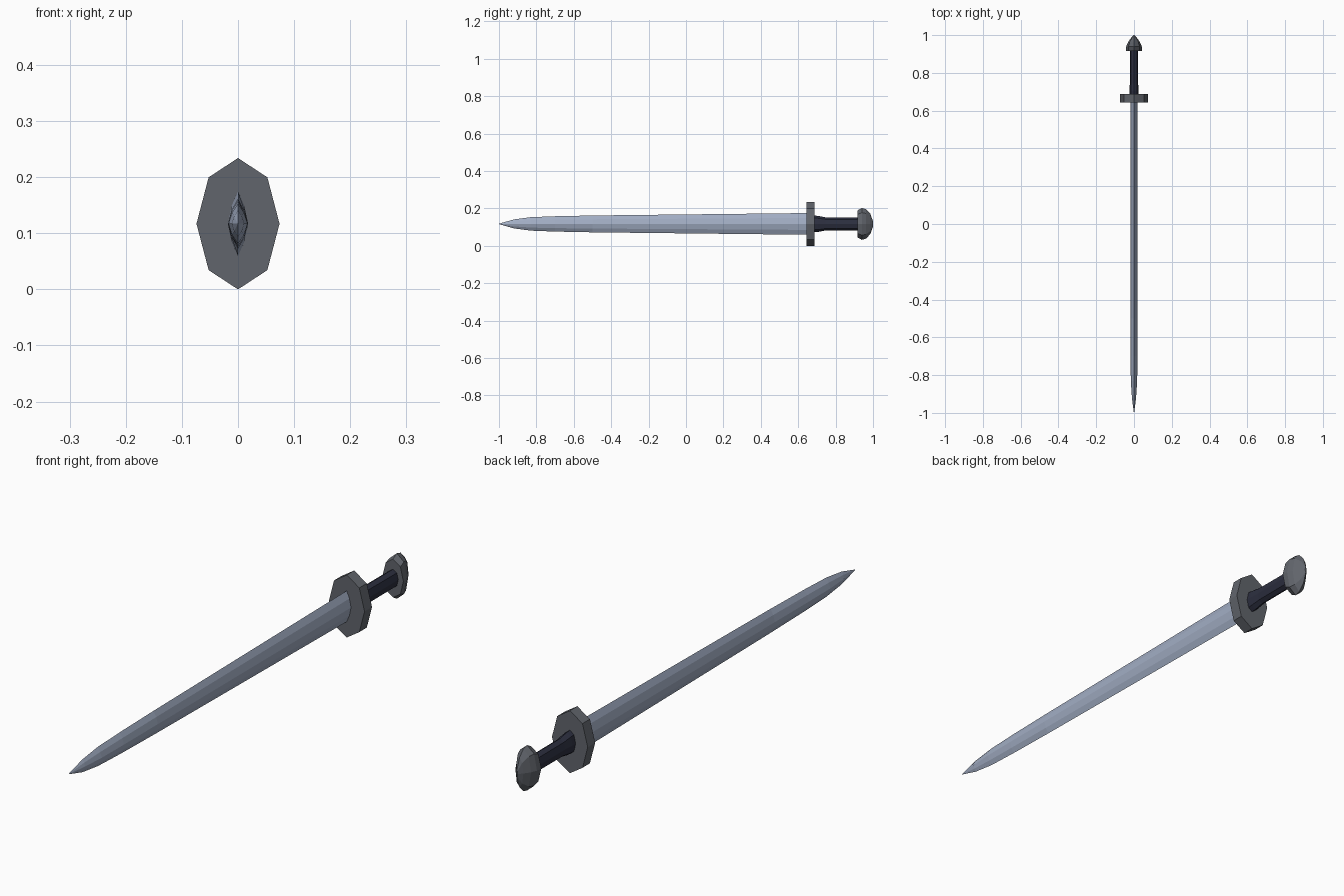
import bpy, bmesh, math

if "Cube" in bpy.data.objects:
    bpy.data.objects.remove(bpy.data.objects["Cube"])

CZ = 0.117  # height of the sword's long axis


def material(name, rgb):
    m = bpy.data.materials.new(name)
    m.diffuse_color = (*rgb, 1)
    m.use_nodes = True
    m.node_tree.nodes["Principled BSDF"].inputs["Base Color"].default_value = m.diffuse_color
    return m


OCTAGON = [(math.cos(i * math.pi / 4), math.sin(i * math.pi / 4)) for i in range(8)]
# Flattened lens section with sharp edges at top and bottom
LENS = [(1, 0), (0.63, 0.55), (0, 1), (-0.63, 0.55),
        (-1, 0), (-0.63, -0.55), (0, -1), (0.63, -0.55)]


def loft(name, stations, section, mat):
    """Skin a section along y; each station is (y, half width x, half height z)."""
    bm = bmesh.new()
    rings = [[bm.verts.new((u * rx, y, CZ + v * rz)) for u, v in section]
             for y, rx, rz in stations]
    n = len(section)
    for a, b in zip(rings, rings[1:]):
        for i in range(n):
            j = (i + 1) % n
            bm.faces.new((a[i], a[j], b[j], b[i]))
    bm.faces.new(rings[0])
    bm.faces.new(rings[-1])
    bmesh.ops.remove_doubles(bm, verts=bm.verts, dist=1e-5)
    bmesh.ops.recalc_face_normals(bm, faces=bm.faces)
    mesh = bpy.data.meshes.new(name)
    bm.to_mesh(mesh)
    bm.free()
    mesh.materials.append(mat)
    ob = bpy.data.objects.new(name, mesh)
    bpy.context.collection.objects.link(ob)
    return ob


steel = material("steel", (0.36, 0.42, 0.55))
iron = material("iron", (0.12, 0.13, 0.15))
leather = material("leather", (0.025, 0.028, 0.05))

# Blade, tapering slowly and then curving to the point
loft("blade", [(-1.0, 0.0008, 0.0012), (-0.92, 0.011, 0.024), (-0.83, 0.017, 0.036),
               (-0.70, 0.018, 0.041), (-0.50, 0.018, 0.045), (0.65, 0.018, 0.058)],
     LENS, steel)

# Oval guard plate
loft("guard", [(0.643, 0.074, 0.117), (0.687, 0.074, 0.117)], OCTAGON, iron)

# Grip with a flare against the guard
loft("grip", [(0.68, 0.024, 0.045), (0.705, 0.024, 0.043), (0.745, 0.022, 0.035),
              (0.925, 0.022, 0.034)], OCTAGON, leather)

# Domed pommel
loft("pommel", [(0.917, 0.043, 0.072), (0.94, 0.041, 0.085), (0.962, 0.032, 0.079),
                (0.985, 0.016, 0.055), (1.0, 0.003, 0.014)], OCTAGON, iron)
